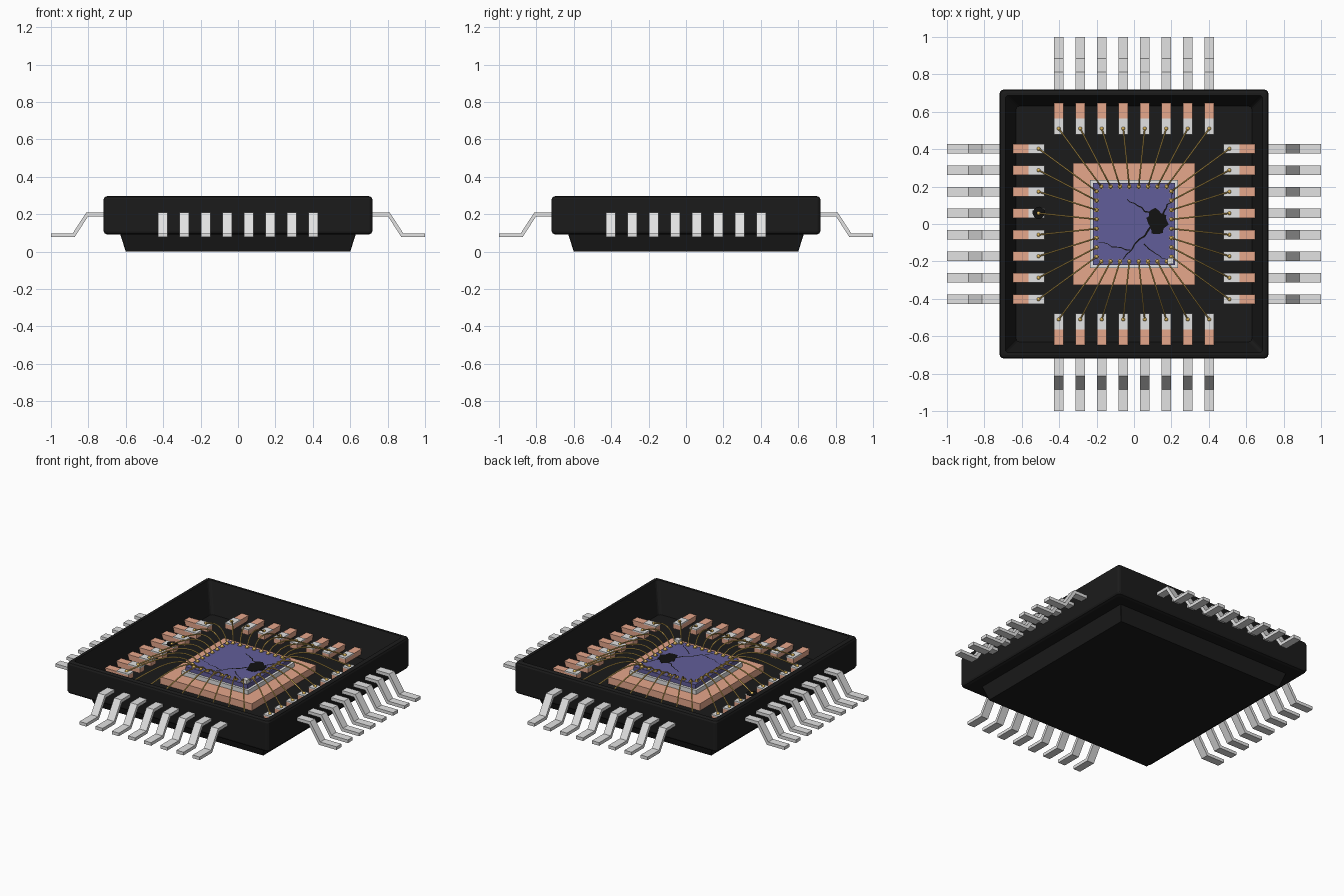
import bpy, bmesh, math, random
from mathutils import Matrix, Vector

if "Cube" in bpy.data.objects:
    bpy.data.objects.remove(bpy.data.objects["Cube"])

random.seed(4)

def mat(name, r, g, b):
    m = bpy.data.materials.new(name)
    m.diffuse_color = (r, g, b, 1)
    m.use_nodes = True
    m.node_tree.nodes["Principled BSDF"].inputs["Base Color"].default_value = m.diffuse_color
    return m

BLACK = mat("black_resin", 0.011, 0.011, 0.011)
SILVER = mat("silver", 0.76, 0.76, 0.76)
COPPER = mat("copper", 0.79, 0.385, 0.26)
BLUE = mat("die_violet", 0.12, 0.11, 0.32)
GOLD = mat("gold", 0.76, 0.50, 0.12)
SCORCH = mat("scorch", 0.006, 0.006, 0.006)

def finish(name, bm, material, smooth=False):
    bmesh.ops.recalc_face_normals(bm, faces=bm.faces)
    for f in bm.faces:
        f.smooth = smooth
    me = bpy.data.meshes.new(name)
    bm.to_mesh(me)
    bm.free()
    me.materials.append(material)
    ob = bpy.data.objects.new(name, me)
    bpy.context.collection.objects.link(ob)
    return ob

def add_box(bm, lo, hi, turn=Matrix()):
    lo, hi = Vector(lo), Vector(hi)
    m = turn @ Matrix.Translation((lo + hi) / 2) @ Matrix.Diagonal((*(hi - lo), 1))
    bmesh.ops.create_cube(bm, size=1, matrix=m)

def slab(name, half, z0, z1, material):
    bm = bmesh.new()
    add_box(bm, (-half, -half, z0), (half, half, z1))
    return finish(name, bm, material)

def ring_stack(name, rings, corner, material, steps=3):
    """Stacked rounded squares (half size, z), capped at both ends."""
    bm = bmesh.new()
    loops = []
    for half, z in rings:
        loop = []
        for q in range(4):
            for s in range(steps + 1):
                a = math.pi / 2 * (q + s / steps)
                cx = (half - corner) * (1 if q in (0, 3) else -1)
                cy = (half - corner) * (1 if q in (0, 1) else -1)
                loop.append(bm.verts.new((cx + corner * math.cos(a), cy + corner * math.sin(a), z)))
        loops.append(loop)
    n = len(loops[0])
    for a, b in zip(loops, loops[1:]):
        for i in range(n):
            bm.faces.new((a[i], a[(i + 1) % n], b[(i + 1) % n], b[i]))
    bm.faces.new(loops[0])
    bm.faces.new(loops[-1])
    return finish(name, bm, material)

# Package: tapered foot and open tray with sloping inner walls
ring_stack("package_base", [(0.60, 0.0), (0.632, 0.10)], 0.003, BLACK, 1)
ring_stack("package_tray", [(0.58, 0.092), (0.70, 0.092), (0.713, 0.097), (0.718, 0.108),
                            (0.718, 0.28), (0.713, 0.291), (0.70, 0.296), (0.688, 0.296),
                            (0.63, 0.11)], 0.018, BLACK)

# Centre stack: copper paddle, silver die attach, violet die
DIE_TOP = 0.208
slab("die_paddle", 0.327, 0.10, 0.155, COPPER)
slab("die_attach", 0.236, 0.15, 0.182, SILVER)
slab("die", 0.22, 0.175, DIE_TOP, BLUE)

TURNS = [Matrix.Rotation(k * math.pi / 2, 4, 'Z') for k in range(4)]
SLOTS = [(i - 3.5) * 0.115 for i in range(8)]

# Outer bent leads, inner fingers and bond pads, repeated on four sides
LEAD = [(0.68, 0.208), (0.812, 0.208), (0.884, 0.097), (1.0, 0.097),
        (1.0, 0.077), (0.874, 0.077), (0.802, 0.188), (0.68, 0.188)]
leads, fingers, tips, pads, balls = (bmesh.new() for _ in range(5))
wires = bpy.data.curves.new("bond_wires", 'CURVE')
wires.dimensions = '3D'
wires.bevel_depth = 0.004
wires.bevel_resolution = 1
wires.use_fill_caps = True

for turn in TURNS:
    for i, y in enumerate(SLOTS):
        # Lead: extruded gull-wing profile
        a = [leads.verts.new(turn @ Vector((x, y - 0.025, z))) for x, z in LEAD]
        b = [leads.verts.new(turn @ Vector((x, y + 0.025, z))) for x, z in LEAD]
        for j in range(8):
            k = (j + 1) % 8
            leads.faces.new((a[j], a[k], b[k], b[j]))
        leads.faces.new(a)
        leads.faces.new(b)
        # Copper finger with a thin silver plated tip
        add_box(fingers, (0.48, y - 0.025, 0.13), (0.655, y + 0.025, 0.164), turn)
        add_box(tips, (0.479, y - 0.0255, 0.160), (0.565, y + 0.0255, 0.168), turn)
        # Arched wire from die edge to finger tip, with a ball at each end
        p = Vector((0.2, (i - 3.5) * 0.05, DIE_TOP + 0.004))
        q = Vector((0.51, y, 0.170))
        add_box(pads, p - Vector((0.010, 0.010, 0.006)), p + Vector((0.010, 0.010, 0)), turn)
        for end in (p, q):
            bmesh.ops.create_icosphere(balls, subdivisions=2, radius=0.010,
                                       matrix=turn @ Matrix.Translation(end))
        sp = wires.splines.new('POLY')
        sp.points.add(10)
        for s in range(11):
            t = s / 10
            v = p.lerp(q, t)
            v.z += 0.06 * math.sin(math.pi * t ** 0.7)
            sp.points[s].co = (*(turn @ v), 1)

finish("leads", leads, SILVER)
finish("finger_copper", fingers, COPPER)
finish("finger_tips", tips, SILVER)
finish("bond_pads", pads, GOLD)
finish("wire_balls", balls, GOLD, True)
wires.materials.append(GOLD)
wire_ob = bpy.data.objects.new("bond_wires", wires)
bpy.context.collection.objects.link(wire_ob)
bpy.context.view_layer.objects.active = wire_ob
wire_ob.select_set(True)
bpy.ops.object.convert(target='MESH')
bpy.ops.object.shade_smooth()

# Burn marks: thin ragged plates
def blob(name, x, y, z, r, rough, n=22):
    bm = bmesh.new()
    ring = []
    for i in range(n):
        a = math.tau * i / n
        d = r * random.uniform(1 - rough, 1 + rough)
        ring.append(bm.verts.new((x + d * math.cos(a), y + d * math.sin(a), z)))
    top = bmesh.ops.extrude_face_region(bm, geom=[bm.faces.new(ring)])
    bmesh.ops.translate(bm, vec=(0, 0, 0.003),
                        verts=[v for v in top["geom"] if isinstance(v, bmesh.types.BMVert)])
    finish(name, bm, SCORCH)

blob("die_burn", 0.125, 0.015, DIE_TOP - 0.001, 0.06, 0.25)
blob("finger_burn", -0.51, 0.06, 0.167, 0.032, 0.08)

# Cracks: jagged thin strips across the die
def crack(bm, start, end, width, n=7):
    start, end = Vector(start), Vector(end)
    side = (end - start).orthogonal().normalized()
    rows = []
    for i in range(n + 1):
        t = i / n
        c = start.lerp(end, t) + side * random.uniform(-0.007, 0.007)
        w = width * (1 - 0.6 * t) / 2
        rows.append([bm.verts.new((*(c + side * k * w), DIE_TOP + 0.0015)) for k in (-1, 1)])
    for (a, b), (c, d) in zip(rows, rows[1:]):
        bm.faces.new((a, b, d, c))

cracks = bmesh.new()
for s, e, w in [((0.10, -0.01), (-0.06, -0.19), 0.011), ((0.10, 0.05), (-0.04, 0.13), 0.009),
                ((-0.02, -0.14), (-0.19, -0.10), 0.006), ((0.05, -0.11), (0.17, -0.19), 0.006),
                ((0.16, 0.05), (0.215, 0.17), 0.009)]:
    crack(cracks, s, e, w)
finish("die_cracks", cracks, SCORCH)

# Loose chip at the die corner
chip = bmesh.new()
add_box(chip, (0.18, -0.215, 0.20), (0.212, -0.183, 0.232))
finish("corner_chip", chip, SILVER)
